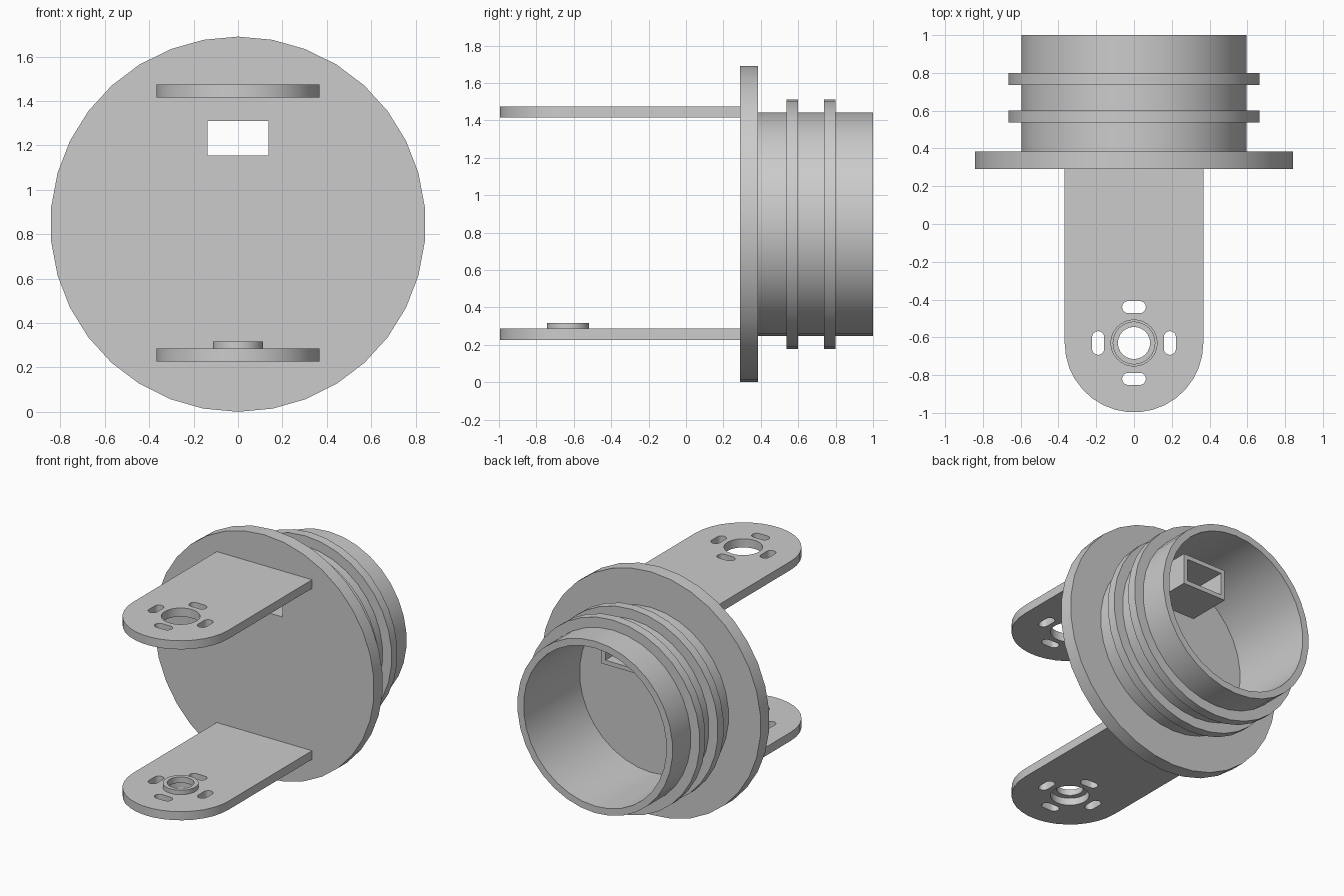
import bpy, bmesh, math

if "Cube" in bpy.data.objects:
    bpy.data.objects.remove(bpy.data.objects["Cube"])

SEG = 34
CZ = 0.845            # height of the flange axis
HOLE_Y = -0.63        # centre of the arm ends

grey = bpy.data.materials.new("grey plastic")
grey.diffuse_color = (0.6, 0.6, 0.6, 1)
grey.use_nodes = True
grey.node_tree.nodes["Principled BSDF"].inputs["Base Color"].default_value = grey.diffuse_color


def finish(ob):
    """Weld, fix normals, colour and shade a mesh object."""
    bm = bmesh.new()
    bm.from_mesh(ob.data)
    bmesh.ops.remove_doubles(bm, verts=bm.verts, dist=0.0002)
    bmesh.ops.recalc_face_normals(bm, faces=bm.faces)
    bm.to_mesh(ob.data)
    bm.free()
    ob.data.materials.clear()
    ob.data.materials.append(grey)
    bpy.ops.object.select_all(action='DESELECT')
    ob.select_set(True)
    bpy.context.view_layer.objects.active = ob
    bpy.ops.object.shade_smooth_by_angle(angle=math.radians(30))


def circle(r, cx=0, cy=0, n=SEG):
    return [(cx + r * math.cos(2 * math.pi * i / n),
             cy + r * math.sin(2 * math.pi * i / n)) for i in range(n)]


def rect(w, h, cy=0):
    return [(-w, cy - h), (w, cy - h), (w, cy + h), (-w, cy + h)]


def slot(cx, cy, along_x, half=0.063, r=0.032, n=8):
    """Rounded slot outline."""
    pts = []
    for end in (0, 1):
        for i in range(n + 1):
            a = -math.pi / 2 + math.pi * (i / n + end)
            u = (half - r) * (1 - 2 * end) + r * math.cos(a)
            v = r * math.sin(a)
            pts.append((cx + u, cy + v) if along_x else (cx - v, cy + u))
    return pts


def plate(name, loops, z0, z1, upright=False):
    """Extrude an outline with holes; upright plates run along y."""
    cu = bpy.data.curves.new(name, 'CURVE')
    cu.dimensions = '2D'
    cu.fill_mode = 'BOTH'
    cu.extrude = (z1 - z0) / 2
    for loop in loops:
        sp = cu.splines.new('POLY')
        sp.points.add(len(loop) - 1)
        for p, (x, y) in zip(sp.points, loop):
            p.co = (x, y, 0, 1)
        sp.use_cyclic_u = True
    ob = bpy.data.objects.new(name, cu)
    bpy.context.collection.objects.link(ob)
    mid = (z0 + z1) / 2
    if upright:
        ob.rotation_euler.x = math.pi / 2
        ob.location.y = mid
    else:
        ob.location.z = mid
    bpy.ops.object.select_all(action='DESELECT')
    ob.select_set(True)
    bpy.context.view_layer.objects.active = ob
    bpy.ops.object.convert(target='MESH')
    ob = bpy.context.view_layer.objects.active
    finish(ob)
    return ob


# Flange, ribbed collar and its hollow, turned around the y axis
R, RIB, BORE = 0.5975, 0.667, 0.55
profile = [(0, .29), (.845, .29), (.845, .385), (R, .385)]
for a, b in ((.537, .6), (.737, .8)):
    profile += [(R, a), (RIB, a), (RIB, b), (R, b)]
profile += [(R, 1), (BORE, 1), (BORE, .385), (0, .385)]
bm = bmesh.new()
rings = []
for r, y in profile:
    if r == 0:
        rings.append([bm.verts.new((0, y, CZ))] * SEG)
    else:
        rings.append([bm.verts.new((r * math.sin(2 * math.pi * i / SEG), y,
                                    CZ + r * math.cos(2 * math.pi * i / SEG)))
                      for i in range(SEG)])
for a, b in zip(rings, rings[1:]):
    if a[0] is a[1]:
        bm.faces.new(b)
    elif b[0] is b[1]:
        bm.faces.new(a)
    else:
        for i in range(SEG):
            j = (i + 1) % SEG
            bm.faces.new((a[i], a[j], b[j], b[i]))
bmesh.ops.delete(bm, geom=[v for v in bm.verts if not v.link_faces], context='VERTS')
bmesh.ops.recalc_face_normals(bm, faces=bm.faces)
me = bpy.data.meshes.new("flanged_collar")
bm.to_mesh(me)
bm.free()
body = bpy.data.objects.new("flanged_collar", me)
bpy.context.collection.objects.link(body)

# Window through the flange
WZ, WW, WH = 1.2325, 0.1375, 0.0775
bpy.ops.mesh.primitive_cube_add(size=1, location=(0, .34, WZ))
cutter = bpy.context.object
cutter.name = "window_cutter"
cutter.scale = (2 * WW, .3, 2 * WH)
mod = body.modifiers.new("window", 'BOOLEAN')
mod.operation = 'DIFFERENCE'
mod.solver = 'EXACT'
mod.object = cutter
bpy.ops.object.select_all(action='DESELECT')
body.select_set(True)
bpy.context.view_layer.objects.active = body
bpy.ops.object.modifier_apply(modifier=mod.name)
bpy.data.objects.remove(cutter)
finish(body)

# Rectangular sleeve behind the window
plate("window_sleeve", [rect(WW + .03, WH + .03, WZ), rect(WW, WH, WZ)],
      .38, .69, upright=True)

# Arms with rounded ends, a round hole and four slots
AW = 0.367
outline = [(AW, .295), (-AW, .295)] + [
    (-AW * math.cos(math.pi * i / 17), HOLE_Y - AW * math.sin(math.pi * i / 17))
    for i in range(18)]
slots = [slot(0, HOLE_Y + s * .19, True) for s in (-1, 1)]
slots += [slot(s * .19, HOLE_Y, False) for s in (-1, 1)]
for name, z in (("upper_arm", 1.415), ("lower_arm", .226)):
    plate(name, [outline, circle(.122, 0, HOLE_Y)] + slots, z, z + .06)

# Raised bushing on the lower arm, recessed underneath
plate("bushing_base", [circle(.122, 0, HOLE_Y), circle(.085, 0, HOLE_Y)], .276, .286)
plate("bushing_ring", [circle(.113, 0, HOLE_Y), circle(.085, 0, HOLE_Y)], .286, .317)
